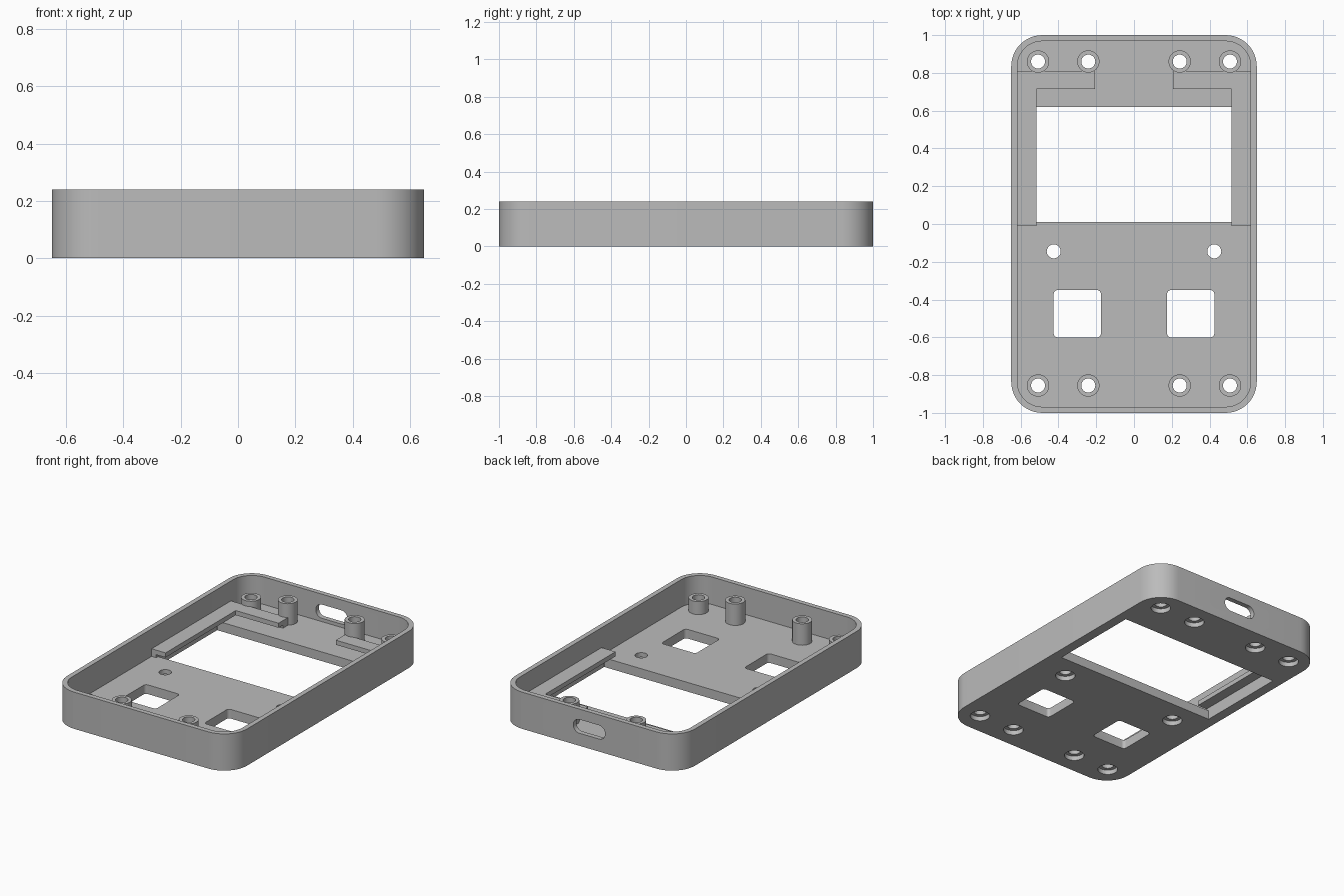
import bpy, bmesh, math
from mathutils import Matrix

cube = bpy.data.objects.get("Cube")
if cube:
    bpy.data.objects.remove(cube, do_unlink=True)

grey = bpy.data.materials.new("plain grey")
grey.use_nodes = True
COLOUR = (0.5, 0.5, 0.5, 1)
grey.diffuse_color = COLOUR
grey.node_tree.nodes["Principled BSDF"].inputs["Base Color"].default_value = COLOUR

FLOOR, HEIGHT = 0.06, 0.24


def rounded(cx, cy, hx, hy, r, seg=6):
    """Outline of a rounded rectangle."""
    pts = []
    for i, (sx, sy) in enumerate([(1, 1), (-1, 1), (-1, -1), (1, -1)]):
        for k in range(seg + 1):
            a = math.pi / 2 * (i + k / seg)
            pts.append((cx + sx * (hx - r) + r * math.cos(a),
                        cy + sy * (hy - r) + r * math.sin(a)))
    return pts


def circle(cx, cy, r, n=32):
    return [(cx + r * math.cos(2 * math.pi * i / n),
             cy + r * math.sin(2 * math.pi * i / n)) for i in range(n)]


def prisms(name, items):
    """One object made of upright prisms: (outline, bottom, top)."""
    bm = bmesh.new()
    for outline, z0, z1 in items:
        low = [bm.verts.new((x, y, z0)) for x, y in outline]
        high = [bm.verts.new((x, y, z1)) for x, y in outline]
        bm.faces.new(low)
        bm.faces.new(high)
        for i in range(len(low)):
            j = (i + 1) % len(low)
            bm.faces.new((low[i], low[j], high[j], high[i]))
    bmesh.ops.recalc_face_normals(bm, faces=bm.faces[:])
    mesh = bpy.data.meshes.new(name)
    bm.to_mesh(mesh)
    bm.free()
    mesh.materials.append(grey)
    ob = bpy.data.objects.new(name, mesh)
    bpy.context.collection.objects.link(ob)
    return ob


def activate(ob):
    bpy.ops.object.select_all(action="DESELECT")
    ob.select_set(True)
    bpy.context.view_layer.objects.active = ob


def cut(ob, cutter):
    mod = ob.modifiers.new("cut", "BOOLEAN")
    mod.operation, mod.solver, mod.object = "DIFFERENCE", "EXACT", cutter
    activate(ob)
    bpy.ops.object.modifier_apply(modifier=mod.name)


def smooth(ob):
    activate(ob)
    bpy.ops.object.shade_smooth_by_angle(angle=math.radians(30))


# Screw positions: short posts at the corners, tall ones further in
screws = [(sx * x, y, top) for sx in (-1, 1) for y in (0.86, -0.855)
          for x, top in ((0.508, 0.145), (0.242, 0.2))]
pins = [(sx * 0.425, -0.145) for sx in (-1, 1)]
holes = [(x, y) for x, y, _ in screws] + pins

# Tray with rounded corners
case = prisms("case", [(rounded(0, 0, 0.65, 1, 0.165, 12), 0, HEIGHT)])
cavity = prisms("cavity_cutter", [(rounded(0, 0, 0.618, 0.968, 0.133, 12), FLOOR, 0.5)])

# Screen window, button openings and screw holes through the floor
openings = [(rounded(0, 0.315, 0.585, 0.305, 0.001, 1), -0.1, 0.1)]
openings += [(rounded(sx * 0.3, -0.475, 0.125, 0.125, 0.02), -0.1, 0.1) for sx in (-1, 1)]
openings += [(circle(x, y, 0.037), -0.1, 0.3) for x, y in holes]
openings = prisms("opening_cutter", openings)

# Wider recesses for the screw heads underneath
recesses = prisms("recess_cutter", [(circle(x, y, 0.06), -0.1, 0.03) for x, y in holes])

# Connector slot in the back wall
slot = prisms("slot_cutter", [(rounded(0, 0.127, 0.115, 0.045, 0.044, 8), -1.1, -0.9)])
slot.data.transform(Matrix.Rotation(math.pi / 2, 4, "X"))

for cutter in (cavity, openings, recesses, slot):
    cut(case, cutter)
smooth(case)

# Hollow screw posts
posts = prisms("screw_posts", [(circle(x, y, 0.059), FLOOR - 0.002, top) for x, y, top in screws])
cut(posts, openings)
smooth(posts)

for cutter in (cavity, openings, recesses, slot):
    bpy.data.objects.remove(cutter, do_unlink=True)


# Stepped L-shaped brackets that hold the screen
def bracket_outline(s, inner_x, inner_y):
    pts = [(0.622, -0.01), (inner_x, -0.01), (inner_x, inner_y),
           (0.207, inner_y), (0.207, 0.81), (0.622, 0.81)]
    return [(s * x, y) for x, y in pts]


for side, s in (("left", 1), ("right", -1)):
    prisms(side + "_bracket_support", [(bracket_outline(s, 0.585, 0.76), FLOOR - 0.002, 0.08)])
    prisms(side + "_bracket_lip", [(bracket_outline(s, 0.517, 0.715), 0.08, 0.11)])
